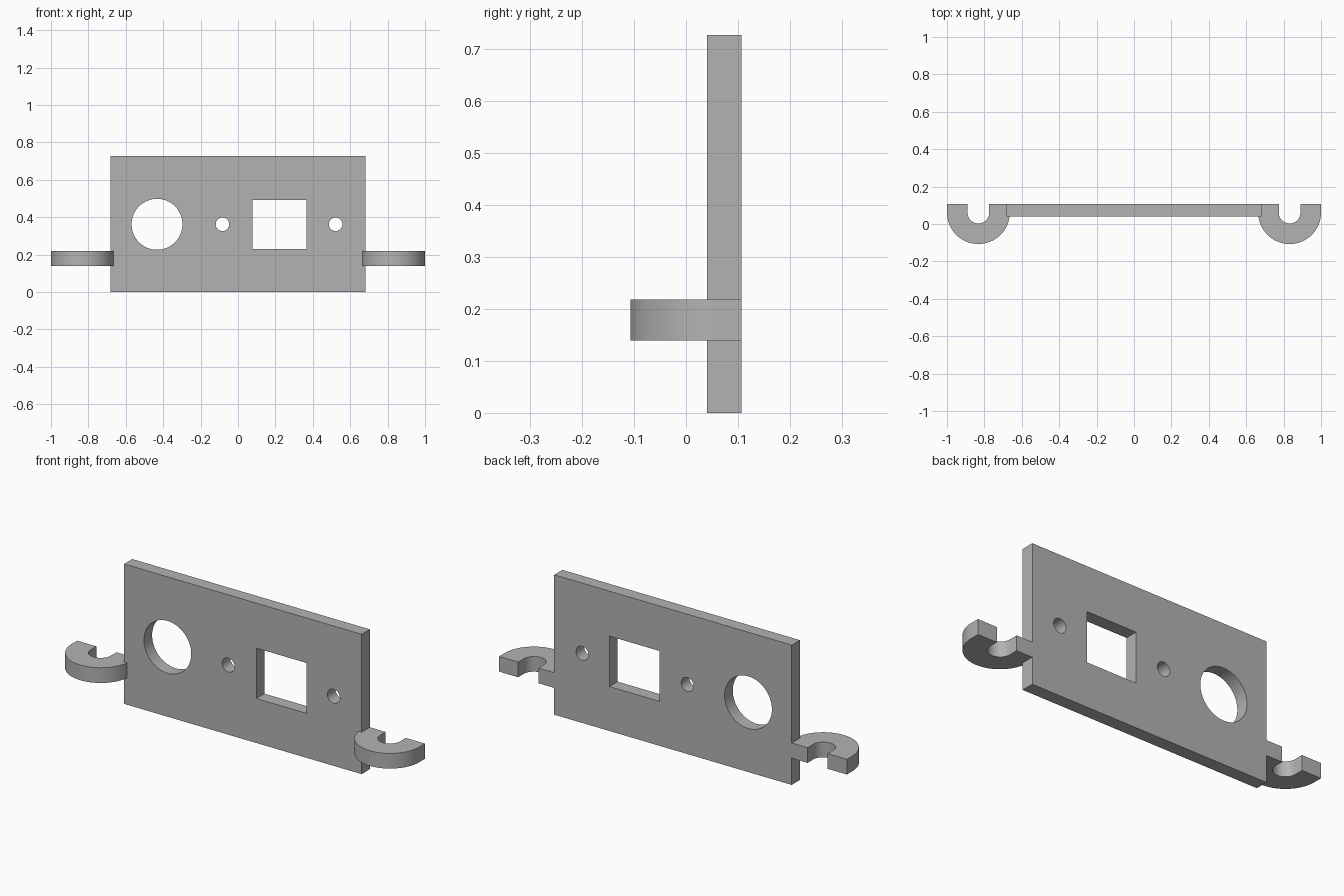
import bpy, bmesh
from math import pi, cos, sin, radians
from mathutils import Matrix

cube = bpy.data.objects.get("Cube")
if cube:
    bpy.data.objects.remove(cube, do_unlink=True)

GREY = (0.45, 0.45, 0.45, 1)
grey = bpy.data.materials.new("plain grey")
grey.use_nodes = True
grey.diffuse_color = GREY
grey.node_tree.nodes["Principled BSDF"].inputs["Base Color"].default_value = GREY

FRONT, BACK, HEIGHT = 0.04, 0.107, 0.727
MID_Y, MID_Z = (FRONT + BACK) / 2, 0.362


def add_object(name, bm):
    bmesh.ops.recalc_face_normals(bm, faces=bm.faces)
    mesh = bpy.data.meshes.new(name)
    bm.to_mesh(mesh)
    bm.free()
    mesh.materials.append(grey)
    obj = bpy.data.objects.new(name, mesh)
    bpy.context.collection.objects.link(obj)
    return obj


def box(name, size, centre):
    bm = bmesh.new()
    bmesh.ops.create_cube(bm, size=1, matrix=Matrix.Translation(centre) @ Matrix.Diagonal((*size, 1)))
    return add_object(name, bm)


def round_cutter(name, x, radius):
    bm = bmesh.new()
    bmesh.ops.create_cone(bm, cap_ends=True, segments=64, radius1=radius, radius2=radius, depth=0.3,
                          matrix=Matrix.Translation((x, MID_Y, MID_Z)) @ Matrix.Rotation(pi / 2, 4, 'X'))
    return add_object(name, bm)


def smooth(obj):
    bpy.ops.object.select_all(action='DESELECT')
    obj.select_set(True)
    bpy.context.view_layer.objects.active = obj
    bpy.ops.object.shade_smooth_by_angle(angle=radians(30))


# Upright plate with three round openings and one square window
plate = box("face_plate", (1.366, BACK - FRONT, HEIGHT), (0, MID_Y, HEIGHT / 2))
cutters = [
    round_cutter("large_round_cutter", -0.433, 0.136),
    round_cutter("left_screw_cutter", 0.522, 0.036),
    round_cutter("right_screw_cutter", -0.083, 0.036),
    box("window_cutter", (0.288, 0.3, 0.262), (0.221, MID_Y, MID_Z)),
]
bpy.context.view_layer.objects.active = plate
for cutter in cutters:
    cut = plate.modifiers.new(cutter.name, 'BOOLEAN')
    cut.operation = 'DIFFERENCE'
    cut.solver = 'EXACT'
    cut.object = cutter
    bpy.ops.object.modifier_apply(modifier=cut.name)
for cutter in cutters:
    bpy.data.objects.remove(cutter, do_unlink=True)
smooth(plate)


# U-shaped mounting ears, open towards the back
def ear(name, x):
    centre_y, bottom, top, steps = 0.061, 0.139, 0.218, 40

    def u_line(radius):
        arc = [pi + pi * i / steps for i in range(steps + 1)]
        points = [(x + radius * cos(a), centre_y + radius * sin(a)) for a in arc]
        return [(x - radius, BACK)] + points + [(x + radius, BACK)]

    bm = bmesh.new()
    outer, inner = [[bm.verts.new((px, py, bottom)) for px, py in u_line(r)] for r in (0.168, 0.058)]
    for i in range(len(outer) - 1):
        bm.faces.new((outer[i], outer[i + 1], inner[i + 1], inner[i]))
    extruded = bmesh.ops.extrude_face_region(bm, geom=bm.faces[:], use_keep_orig=True)
    lifted = [v for v in extruded["geom"] if isinstance(v, bmesh.types.BMVert)]
    bmesh.ops.translate(bm, verts=lifted, vec=(0, 0, top - bottom))
    smooth(add_object(name, bm))


ear("left_mounting_ear", 0.832)
ear("right_mounting_ear", -0.832)
